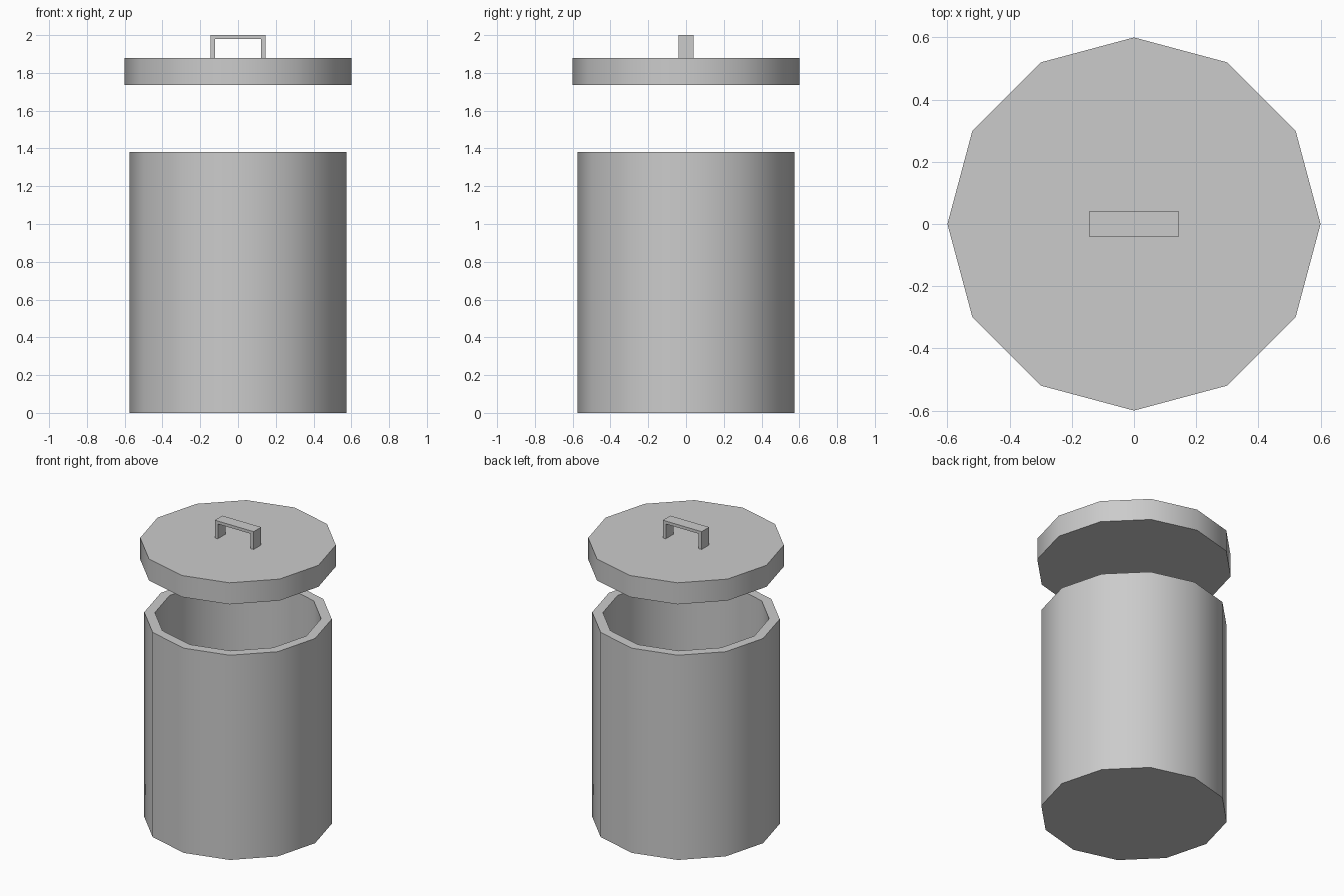
import bpy, bmesh, math

SIDES = 12

cube = bpy.data.objects.get("Cube")
if cube:
    bpy.data.objects.remove(cube, do_unlink=True)

# Single plain grey metal
grey = bpy.data.materials.new("grey metal")
grey.use_nodes = True
colour = (0.6, 0.6, 0.6, 1)
grey.diffuse_color = colour
grey.node_tree.nodes["Principled BSDF"].inputs["Base Color"].default_value = colour


def finish(name, bm, smooth=False):
    bmesh.ops.recalc_face_normals(bm, faces=bm.faces)
    mesh = bpy.data.meshes.new(name)
    bm.to_mesh(mesh)
    bm.free()
    mesh.materials.append(grey)
    if smooth:
        mesh.shade_smooth()
        mesh.set_sharp_from_angle(angle=math.radians(40))
    obj = bpy.data.objects.new(name, mesh)
    bpy.context.collection.objects.link(obj)
    return obj


def turned(name, profile):
    """Rings of (radius, z), joined in order and capped at both ends."""
    bm = bmesh.new()
    rings = []
    for r, z in profile:
        angles = [math.tau * i / SIDES for i in range(SIDES)]
        rings.append([bm.verts.new((r * math.cos(a), r * math.sin(a), z)) for a in angles])
    for a, b in zip(rings, rings[1:]):
        for i in range(SIDES):
            j = (i + 1) % SIDES
            bm.faces.new((a[i], a[j], b[j], b[i]))
    bm.faces.new(rings[0])
    bm.faces.new(rings[-1])
    return finish(name, bm, smooth=True)


# Hollow can: outer wall, rim, inner wall and floor
turned("can_body", [(0.575, 0), (0.575, 1.38), (0.51, 1.38), (0.51, 0.06)])

# Solid lid floating above the can
turned("lid", [(0.6, 1.735), (0.6, 1.88)])

# Bracket handle: half outline mirrored in x, extruded through y
half = [(0.145, 1.88), (0.145, 2.0)]
inner = [(0.123, 1.98), (0.123, 1.88)]
outline = half + [(-x, z) for x, z in reversed(half)]
outline += [(-x, z) for x, z in reversed(inner)] + inner
bm = bmesh.new()
face = bm.faces.new([bm.verts.new((x, -0.04, z)) for x, z in outline])
new = bmesh.ops.extrude_face_region(bm, geom=[face])["geom"]
bmesh.ops.translate(bm, vec=(0, 0.08, 0),
                    verts=[v for v in new if isinstance(v, bmesh.types.BMVert)])
if not any(f.normal.y < 0 and all(v.co.y < 0 for v in f.verts) and len(f.verts) == 8 for f in bm.faces):
    front = [v for v in bm.verts if v.co.y < 0]
    if not any(len(f.verts) == 8 and f.verts[0] in front for f in bm.faces):
        bm.faces.new(front)
finish("lid_handle", bm)
